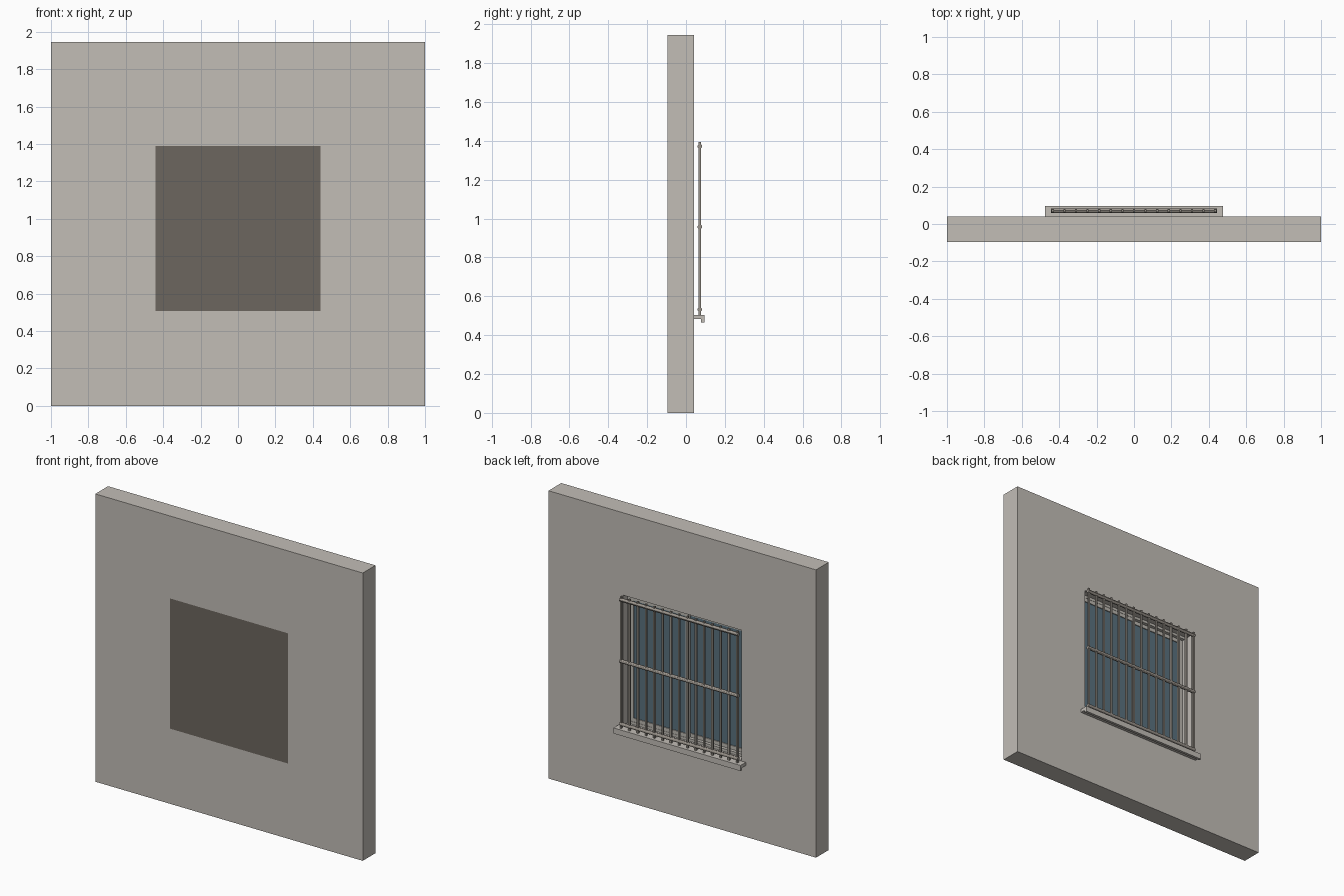
import bpy, bmesh, math
from mathutils import Matrix

if "Cube" in bpy.data.objects:
    bpy.data.objects.remove(bpy.data.objects["Cube"])


def material(name, rgb):
    m = bpy.data.materials.new(name)
    m.use_nodes = True
    m.diffuse_color = (*rgb, 1)
    m.node_tree.nodes["Principled BSDF"].inputs["Base Color"].default_value = (*rgb, 1)
    return m


plaster = material("warm grey plaster", (0.54, 0.51, 0.47))
dark = material("dark taupe", (0.15, 0.132, 0.112))
metal = material("grey brown metal", (0.33, 0.30, 0.265))
frame_paint = material("pale frame", (0.50, 0.48, 0.44))
glass = material("blue grey glass", (0.10, 0.165, 0.21))


def finish(name, bm, mat):
    bmesh.ops.recalc_face_normals(bm, faces=bm.faces)
    me = bpy.data.meshes.new(name)
    bm.to_mesh(me)
    bm.free()
    me.materials.append(mat)
    ob = bpy.data.objects.new(name, me)
    bpy.context.collection.objects.link(ob)
    return ob


def box(name, x, y, z, mat):
    """Box from (min, max) pairs."""
    bm = bmesh.new()
    bmesh.ops.create_cube(bm, size=1)
    for v in bm.verts:
        v.co = [p[0] if c < 0 else p[1] for p, c in zip((x, y, z), v.co)]
    return finish(name, bm, mat)


def ring(name, outer, inner, y, mat):
    """Rectangular frame; outer and inner are (x0, x1, z0, z1)."""
    bm = bmesh.new()

    def loop(r, d):
        x0, x1, z0, z1 = r
        return [bm.verts.new((a, d, b)) for a, b in ((x0, z0), (x1, z0), (x1, z1), (x0, z1))]

    loops = [loop(outer, y[0]), loop(outer, y[1]), loop(inner, y[1]), loop(inner, y[0])]
    for k in range(4):
        a, b = loops[k], loops[(k + 1) % 4]
        for i in range(4):
            j = (i + 1) % 4
            bm.faces.new((a[i], a[j], b[j], b[i]))
    return finish(name, bm, mat)


def inset(r, d):
    return (r[0] + d, r[1] - d, r[2] + d, r[3] - d)


FRONT, BACK = -0.096, 0.04
opening = (-0.442, 0.442, 0.508, 1.388)

# Wall with its opening, closed on the front by a flush panel
ring("wall", (-1, 1, 0, 1.945), opening, (FRONT, BACK), plaster)
box("front_panel", opening[:2], (FRONT, FRONT + 0.02), opening[2:], dark)

# Fixed window frame and two sliding sashes
inner = inset(opening, 0.018)
ring("window_frame", opening, inner, (-0.05, -0.005), frame_paint)
for side, x0, x1, y in (("left", -0.015, inner[1], -0.025), ("right", inner[0], 0.015, -0.045)):
    sash = (x0, x1, inner[2], inner[3])
    pane = inset(sash, 0.025)
    ring(side + "_sash", sash, pane, (y, y + 0.018), frame_paint)
    box(side + "_glass", pane[:2], (y + 0.006, y + 0.012), pane[2:], glass)

# Projecting sill with a drip lip
box("sill", (-0.475, 0.475), (BACK, 0.096), (0.482, 0.504), plaster)
box("sill_lip", (-0.475, 0.475), (0.078, 0.096), (0.466, 0.482), plaster)

# Security grille: upright bars and round cross rails
GRILLE_Y = 0.071
BARS = 15
for i in range(BARS):
    x = -0.434 + 0.868 * i / (BARS - 1)
    box(f"grille_bar_{i + 1}", (x - 0.006, x + 0.006),
        (GRILLE_Y - 0.006, GRILLE_Y + 0.006), (0.504, 1.393), metal)

for name, z in (("lower", 0.532), ("middle", 0.957), ("upper", 1.371)):
    bm = bmesh.new()
    turn = Matrix.Translation((0, GRILLE_Y, z)) @ Matrix.Rotation(math.pi / 2, 4, "Y")
    bmesh.ops.create_cone(bm, cap_ends=True, segments=12, radius1=0.012,
                          radius2=0.012, depth=0.886, matrix=turn)
    rail = finish(name + "_grille_rail", bm, metal)
    bpy.ops.object.select_all(action="DESELECT")
    rail.select_set(True)
    bpy.context.view_layer.objects.active = rail
    bpy.ops.object.shade_smooth_by_angle()
